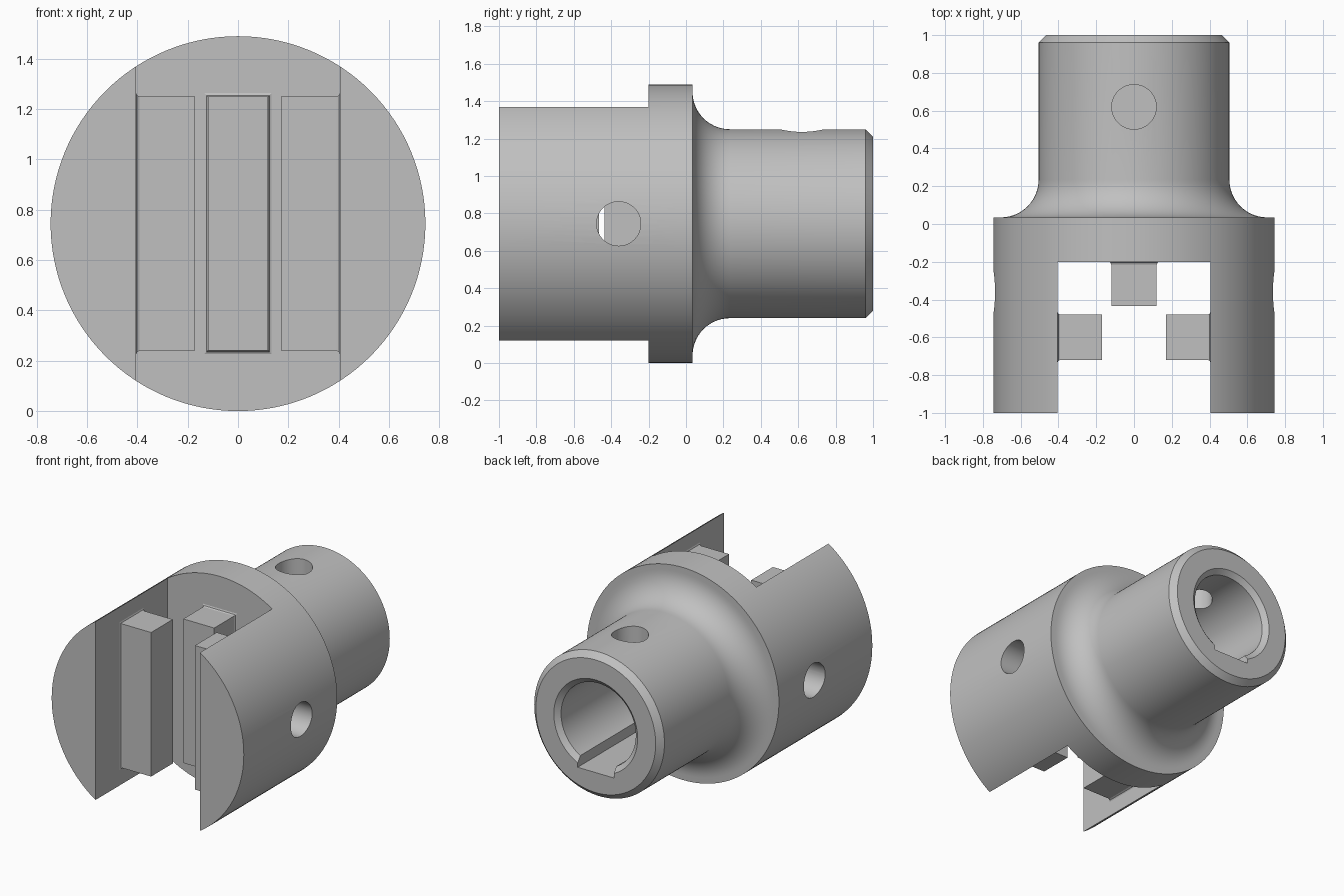
import bpy, bmesh, math
from mathutils import Matrix, Vector

if "Cube" in bpy.data.objects:
    bpy.data.objects.remove(bpy.data.objects["Cube"], do_unlink=True)

R = 0.745          # flange radius, also the height of the axis
SLOT = 0.405       # half width of the fork slot
SLOT_FLOOR = -0.2
RIB = 0.505        # half height of the ribs

steel = bpy.data.materials.new("grey steel")
steel.use_nodes = True
grey = (0.53, 0.53, 0.53, 1)
steel.diffuse_color = grey
steel.node_tree.nodes["Principled BSDF"].inputs["Base Color"].default_value = grey


def make_object(name, bm):
    bmesh.ops.recalc_face_normals(bm, faces=bm.faces[:])
    mesh = bpy.data.meshes.new(name)
    bm.to_mesh(mesh)
    bm.free()
    mesh.materials.append(steel)
    obj = bpy.data.objects.new(name, mesh)
    bpy.context.collection.objects.link(obj)
    return obj


def lathe(name, profile, steps=128):
    """Spin a (radius, y) profile around the horizontal axis."""
    bm = bmesh.new()
    verts = [bm.verts.new((r, y, R)) for r, y in profile]
    edges = [bm.edges.new(pair) for pair in zip(verts, verts[1:])]
    bmesh.ops.spin(bm, geom=verts + edges, cent=(0, 0, R), axis=(0, 1, 0),
                   angle=math.tau, steps=steps, use_merge=True)
    bmesh.ops.remove_doubles(bm, verts=bm.verts[:], dist=1e-5)
    return make_object(name, bm)


def box(name, low, high):
    low, high = Vector(low), Vector(high)
    bm = bmesh.new()
    bmesh.ops.create_cube(bm, size=1, matrix=Matrix.Translation((low + high) / 2)
                          @ Matrix.Diagonal((*(high - low), 1)))
    return make_object(name, bm)


def rod(name, centre, length, turn):
    bm = bmesh.new()
    bmesh.ops.create_cone(bm, cap_ends=True, segments=64, radius1=0.118, radius2=0.118,
                          depth=length, matrix=Matrix.Translation(centre) @ turn)
    return make_object(name, bm)


def cut(target, cutter):
    mod = target.modifiers.new("cut", "BOOLEAN")
    mod.operation = "DIFFERENCE"
    mod.solver = "EXACT"
    mod.object = cutter
    bpy.context.view_layer.objects.active = target
    bpy.ops.object.modifier_apply(modifier=mod.name)
    bpy.data.objects.remove(cutter, do_unlink=True)


def rib(name, base, out):
    """Straight rib growing along 'out' from a wall, with a small flared root."""
    out = Vector(out)
    side = Vector((out.y, out.x, 0))
    bm = bmesh.new()
    rings = []
    for depth, flare in ((-0.01, 0.014), (0, 0.014), (0.004, 0.005), (0.014, 0), (0.235, 0)):
        w, h = 0.12 + flare, RIB + flare
        rings.append([bm.verts.new(Vector(base) + out * depth + side * a * w + Vector((0, 0, b * h)))
                      for a, b in ((-1, -1), (1, -1), (1, 1), (-1, 1))])
    for low, high in zip(rings, rings[1:]):
        for i in range(4):
            j = (i + 1) % 4
            bm.faces.new((low[i], low[j], high[j], high[i]))
    bm.faces.new(rings[0])
    bm.faces.new(rings[-1])
    return make_object(name, bm)


# Body: fork drum, filleted shoulder, chamfered hub and blind bore
fillet = [(0.705 - 0.2 * math.sin(a), 0.235 - 0.2 * math.cos(a))
          for a in (math.pi / 2 * i / 14 for i in range(15))]
body = lathe("coupling_body",
             [(0, -1), (R, -1), (R, 0.035)] + fillet
             + [(0.505, 0.96), (0.465, 1), (0.325, 1), (0.29, 0.97), (0.29, 0.05), (0, 0.05)])

# Fork slot, keyway and pin holes
cut(body, box("slot_cutter", (-SLOT, -1.2, -0.2), (SLOT, SLOT_FLOOR, 2)))
cut(body, box("keyway_cutter", (-0.14, 0.05, R - 0.325), (0.14, 1.2, R - 0.1)))
cut(body, rod("set_screw_cutter", (0, 0.62, R + 0.4), 0.8, Matrix.Identity(4)))
cut(body, rod("cross_pin_cutter", (0, -0.36, R), 2, Matrix.Rotation(math.pi / 2, 4, "Y")))

bpy.ops.object.select_all(action="DESELECT")
body.select_set(True)
bpy.context.view_layer.objects.active = body
bpy.ops.object.shade_smooth_by_angle(angle=math.radians(25))

# Ribs inside the fork
rib("centre_rib", (0, SLOT_FLOOR, R), (0, -1, 0))
for name, s in (("left_rib", 1), ("right_rib", -1)):
    rib(name, (s * SLOT, -0.6, R), (-s, 0, 0))
